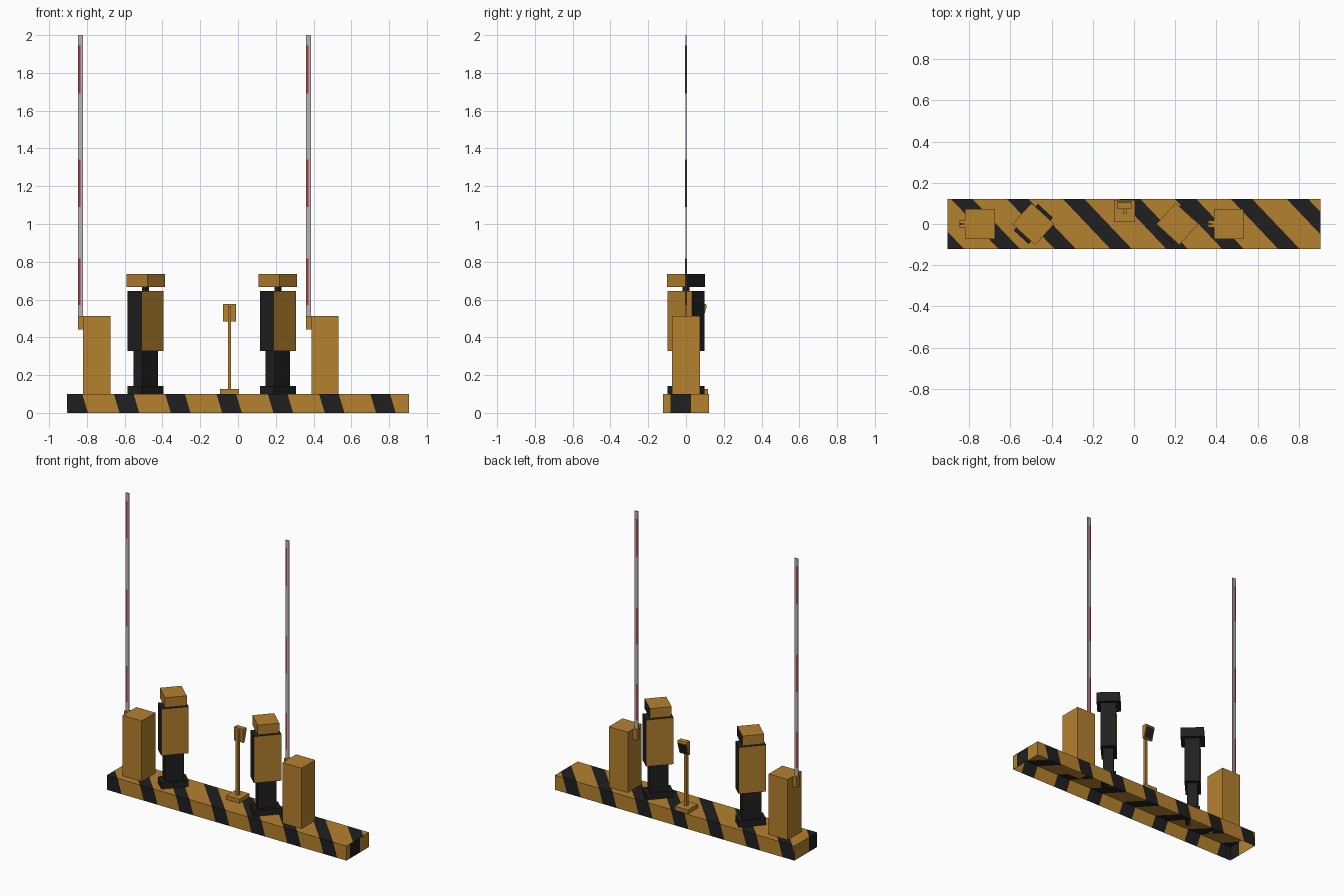
import bpy, bmesh, math
from mathutils import Vector, Matrix

if "Cube" in bpy.data.objects:
    bpy.data.objects.remove(bpy.data.objects["Cube"])


def mat(name, rgb):
    m = bpy.data.materials.new(name)
    m.diffuse_color = (*rgb, 1)
    m.use_nodes = True
    m.node_tree.nodes["Principled BSDF"].inputs["Base Color"].default_value = m.diffuse_color
    return m


ORANGE = mat("amber paint", (0.46, 0.22, 0.028))
BLACK = mat("black paint", (0.014, 0.014, 0.014))
GREY = mat("pale grey", (0.50, 0.46, 0.45))
RED = mat("signal red", (0.40, 0.04, 0.045))


def finish(name, bm, mats):
    me = bpy.data.meshes.new(name)
    bm.to_mesh(me)
    bm.free()
    for m in mats:
        me.materials.append(m)
    ob = bpy.data.objects.new(name, me)
    bpy.context.collection.objects.link(ob)
    return ob


def box(name, x, y, z, mats, angle=0, centre=(0, 0), rule=None):
    """Box from (lo, hi) ranges, turned about z, moved to centre; rule colours by local normal."""
    bm = bmesh.new()
    bmesh.ops.create_cube(bm, size=1)
    for v in bm.verts:
        v.co = Vector([lo + (hi - lo) * (c + 0.5) for (lo, hi), c in zip((x, y, z), v.co)])
    bm.normal_update()
    for f in bm.faces:
        f.material_index = rule(f.normal) if rule else 0
    bm.transform(Matrix.Translation((*centre, 0)) @ Matrix.Rotation(angle, 4, 'Z'))
    return finish(name, bm, mats)


# Striped base: open-bottomed shell, each panel cut along its hazard stripes
X, Y, H = 0.905, 0.122, 0.10
PITCH, WIDTH, START = 0.2716, 0.104, -0.657


def striped_panel(target, corners, n, offset):
    n = Vector(n)
    bm = bmesh.new()
    bm.faces.new([bm.verts.new(c) for c in corners])
    for k in range(-3, 9):
        for w in (0, WIDTH):
            c = START + k * PITCH + w - offset
            bmesh.ops.bisect_plane(bm, geom=bm.verts[:] + bm.edges[:] + bm.faces[:],
                                   plane_co=n * (c / n.length_squared), plane_no=n)
    for f in bm.faces:
        t = n.dot(f.calc_center_median()) + offset - START
        f.material_index = 1 if t % PITCH < WIDTH else 0
    me = bpy.data.meshes.new("panel_tmp")
    bm.to_mesh(me)
    bm.free()
    target.from_mesh(me)
    bpy.data.meshes.remove(me)


base = bmesh.new()
S = 0.95
striped_panel(base, [(-X, -Y, H), (X, -Y, H), (X, Y, H), (-X, Y, H)], (1, S, 0), S * Y)
striped_panel(base, [(-X, -Y, 0), (X, -Y, 0), (X, -Y, H), (-X, -Y, H)], (1, 0, 0.3), -0.03)
striped_panel(base, [(X, Y, 0), (-X, Y, 0), (-X, Y, H), (X, Y, H)], (1, 0, -0.3), 0.03 + 2 * S * Y)
striped_panel(base, [(X, -Y, 0), (X, Y, 0), (X, Y, H), (X, -Y, H)], (0, S, 0), X + S * Y + 0.03)
striped_panel(base, [(-X, Y, 0), (-X, -Y, 0), (-X, -Y, H), (-X, Y, H)], (0, S, 0), -X + S * Y)
finish("striped_base", base, [ORANGE, BLACK])

# Barrier cabinets with raised arms
for side, cx in (("left", -0.748), ("right", 0.460)):
    box(side + "_barrier_cabinet", (-0.072, 0.072), (-0.074, 0.074), (H, 0.513), [ORANGE], centre=(cx, 0))
    box(side + "_arm_bracket", (-0.1, -0.072), (-0.017, 0.017), (0.442, 0.513), [ORANGE], centre=(cx, 0))
    box(side + "_barrier_arm", (-0.1, -0.073), (-0.003, 0.003), (0.513, 2.0), [GREY], centre=(cx, 0))
    for i, z in enumerate(((0.572, 0.818), (1.09, 1.342), (1.69, 1.945))):
        for tag, y in (("front", (-0.004, -0.003)), ("back", (0.003, 0.004))):
            box(f"{side}_arm_stripe_{tag}_{i}", (-0.097, -0.086), y, z, [RED], centre=(cx, 0))

# Ticket terminals, turned diagonally (local x is the long axis)
TURN = math.radians(47.5)
for side, cx in (("left", -0.489), ("right", 0.211)):
    def part(name, hx, hy, z, rule):
        box(f"{side}_terminal_{name}", (-hx, hx), (-hy, hy), z, [ORANGE, BLACK], TURN, (cx, 0), rule)

    black = lambda n: 1
    part("foot", 0.087, 0.049, (H, 0.142), black)
    part("stem", 0.060, 0.033, (0.142, 0.328), black)
    part("body", 0.087, 0.049, (0.328, 0.646), lambda n: 0 if abs(n.y) > 0.5 else 1)
    part("neck", 0.013, 0.013, (0.646, 0.667), black)
    part("hood", 0.069, 0.075, (0.667, 0.734), lambda n: 1 if n.x > 0.5 or n.z < -0.5 else 0)

# Card reader on a thin post
box("reader_foot", (-0.096, 0.004), (0.01, 0.116), (H, 0.127), [ORANGE])
box("reader_post", (-0.054, -0.036), (0.050, 0.072), (0.127, 0.567), [ORANGE])
profile = [(0.072, 0.485), (0.086, 0.485), (0.110, 0.565), (0.105, 0.577), (0.072, 0.577)]
bm = bmesh.new()
ends = [bm.faces.new([bm.verts.new((x, y, z)) for y, z in profile]) for x in (-0.080, -0.011)]
for i in range(5):
    j = (i + 1) % 5
    bm.faces.new([ends[0].verts[i], ends[0].verts[j], ends[1].verts[j], ends[1].verts[i]])
bmesh.ops.recalc_face_normals(bm, faces=bm.faces)
screen = max(bm.faces, key=lambda f: f.normal.y)
bmesh.ops.inset_individual(bm, faces=[screen], thickness=0.007)
screen.material_index = 1
finish("reader_head", bm, [ORANGE, BLACK])
